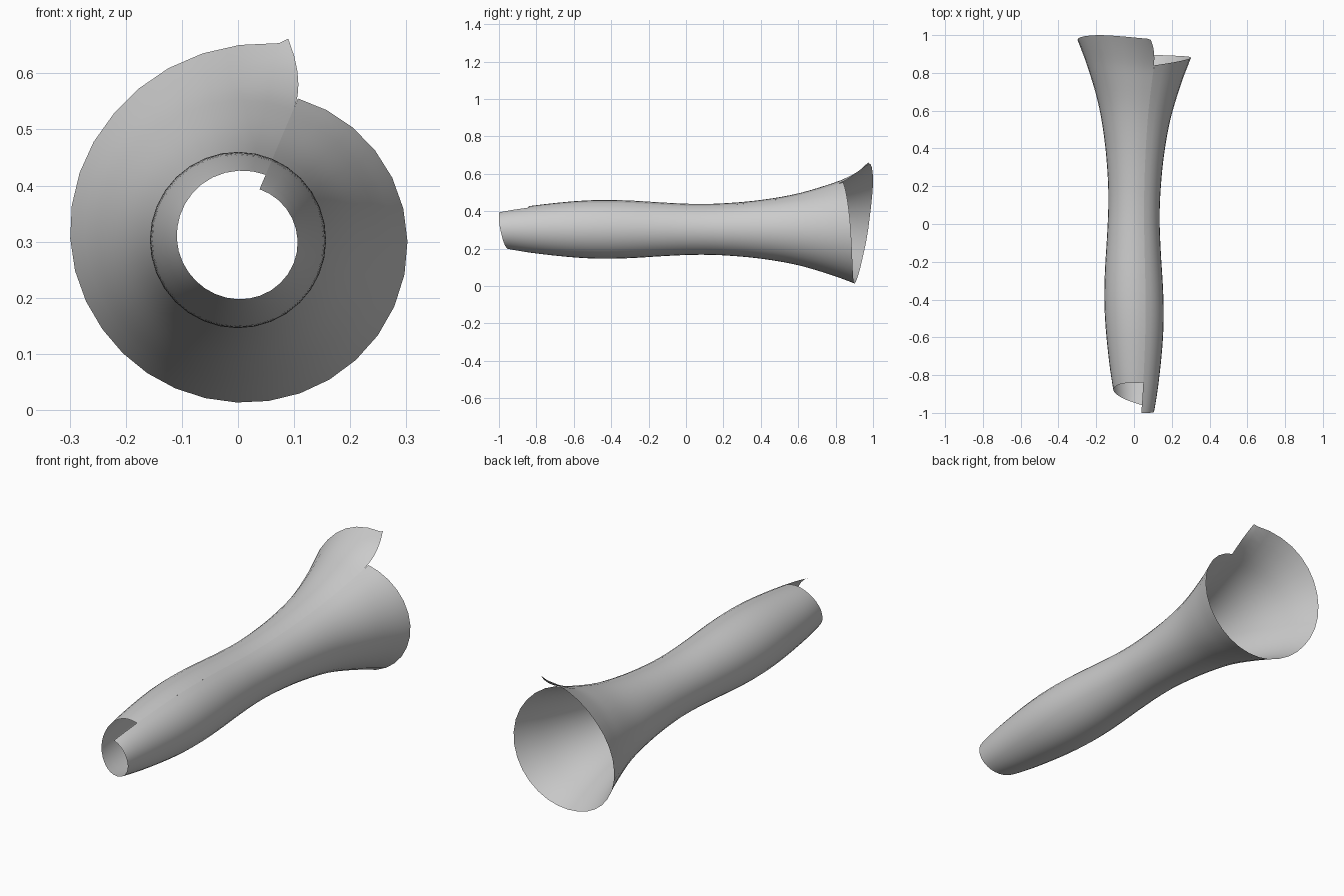
import bpy, math

if "Cube" in bpy.data.objects:
    bpy.data.objects.remove(bpy.data.objects["Cube"])

# Base radius along the axis, and how far each end reaches around one turn
RADIUS = [(-1.05, .088), (-.97, .100), (-.93, .109), (-.8, .129), (-.6, .150), (-.45, .157),
          (-.3, .154), (-.1, .142), (.05, .136), (.2, .139), (.4, .157), (.6, .192),
          (.8, .252), (.93, .302), (1.0, .330), (1.06, .355)]
FRONT = [(0, -1.0), (.17, -.995), (.44, -.945), (.69, -.88), (.85, -.845), (1, -.84)]
REAR = [(0, .84), (.18, .88), (.44, .902), (.57, .935), (.69, .975), (.84, 1.0), (1, .975)]
FLARE = [(0, 0), (.8, 0), (.87, .008), (.935, .022), (1, .042)]
CENTRE_Z = .303
SEAM = math.radians(67)
COLS, ROWS = 32, 56


def curve(points, x):
    """Smooth Hermite interpolation through points."""
    n = len(points)

    def slope(i):
        a, b = points[max(i - 1, 0)], points[min(i + 1, n - 1)]
        return (b[1] - a[1]) / (b[0] - a[0])
    i = 0
    while i < n - 2 and x > points[i + 1][0]:
        i += 1
    (x0, y0), (x1, y1) = points[i], points[i + 1]
    h = x1 - x0
    t = min(max((x - x0) / h, 0), 1)
    return ((2*t**3 - 3*t*t + 1) * y0 + (t**3 - 2*t*t + t) * h * slope(i)
            + (3*t*t - 2*t**3) * y1 + (t**3 - t*t) * h * slope(i + 1))


# Flared open tube: one turn, with stepped ends meeting at the seam
verts, faces = [], []
for c in range(COLS + 1):
    p = c / COLS
    y0, y1 = curve(FRONT, p), curve(REAR, p)
    for r in range(ROWS + 1):
        y = y0 + (y1 - y0) * r / ROWS
        end = min(max((y - .8) / (y1 - .8), 0), 1)
        ang = SEAM - 2 * math.pi * p
        rad = curve(RADIUS, y + .05 * math.cos(ang)) + curve(FLARE, p) * end * end
        if c == COLS:
            ang += math.radians(9) * end * end
        verts.append((rad * math.cos(ang), y, CENTRE_Z + rad * math.sin(ang)))
for c in range(COLS):
    for r in range(ROWS):
        a = c * (ROWS + 1) + r
        b = a + ROWS + 1
        faces.append((a, a + 1, b + 1, b))

mesh = bpy.data.meshes.new("flared_tube")
mesh.from_pydata(verts, [], faces)
mesh.update()
tube = bpy.data.objects.new("flared_tube", mesh)
bpy.context.collection.objects.link(tube)

# Outward normals and smooth shading
centre_face = mesh.polygons[ROWS // 2]
out = centre_face.center.copy()
out.y, out.z = 0, out.z - CENTRE_Z
if centre_face.normal.dot(out) < 0:
    mesh.flip_normals()
for f in mesh.polygons:
    f.use_smooth = True
